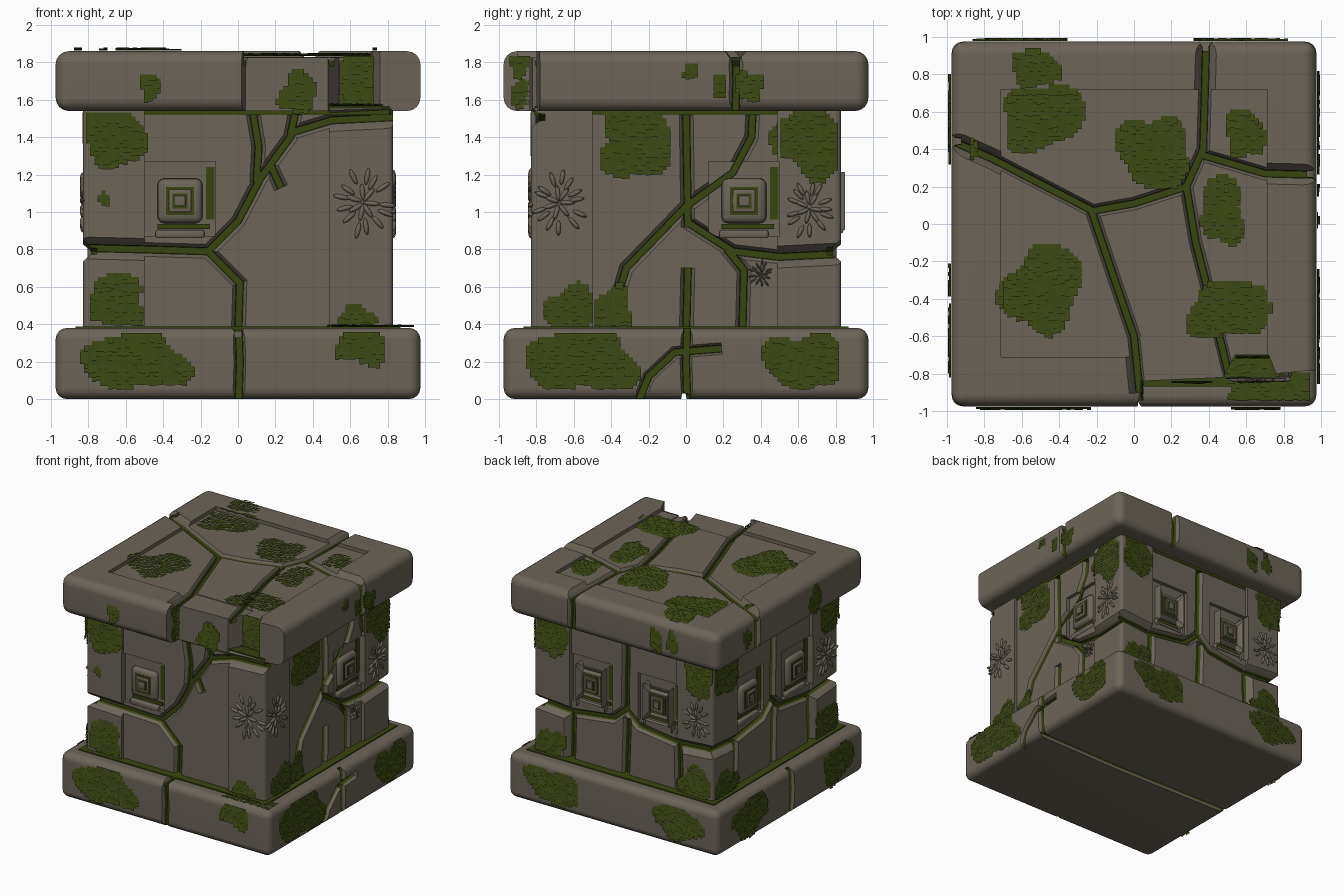
import bpy, bmesh, math, random
from mathutils import Vector, Matrix

random.seed(4)
if "Cube" in bpy.data.objects:
    bpy.data.objects.remove(bpy.data.objects["Cube"], do_unlink=True)


def material(name, rgb):
    mat = bpy.data.materials.new(name)
    mat.use_nodes = True
    mat.diffuse_color = (*rgb, 1)
    mat.node_tree.nodes["Principled BSDF"].inputs["Base Color"].default_value = (*rgb, 1)
    return mat


STONE, MOSS = 0, 1
MATERIALS = [material("grey brown stone", (0.15, 0.128, 0.1)),
             material("dark green moss", (0.04, 0.058, 0.006))]

# Each side has its own axes: across, up and outward
X, Y, Z = Vector((1, 0, 0)), Vector((0, 1, 0)), Vector((0, 0, 1))
SIDES = {"front": (X, Z, -Y), "right": (Y, Z, X), "back": (-X, Z, Y),
         "left": (-Y, Z, -X), "top": (X, Y, Z), "bottom": (X, -Y, -Z)}
WALLS = ("front", "right", "back", "left")


def on_side(side, u, v, n):
    across, up, out = SIDES[side]
    return across * u + up * v + out * n


def finish(name, bm):
    bmesh.ops.recalc_face_normals(bm, faces=bm.faces)
    mesh = bpy.data.meshes.new(name)
    bm.to_mesh(mesh)
    bm.free()
    for mat in MATERIALS:
        mesh.materials.append(mat)
    obj = bpy.data.objects.new(name, mesh)
    bpy.context.collection.objects.link(obj)
    return obj


def box(name, side, low, high, bevel=0.0, mat=STONE, segments=3):
    """Box given by opposite corners in the axes of a side."""
    bm = bmesh.new()
    bmesh.ops.create_cube(bm, size=1)
    for v in bm.verts:
        v.co = on_side(side, *[l + (h - l) * (c + 0.5) for l, h, c in zip(low, high, v.co)])
    if bevel:
        bmesh.ops.bevel(bm, geom=bm.edges[:], offset=bevel, segments=segments,
                        profile=0.5, affect="EDGES")
    for f in bm.faces:
        f.material_index = mat
    return finish(name, bm)


def crack(side, path, plane, flare=0.06, depth=0.05):
    """Groove cutter: sloping stone flanks above a narrow mossy bed."""
    pts = [Vector(p) for p in path]
    section = [(-flare, 0.05), (-0.02, -0.02), (-0.017, -depth),
               (0.017, -depth), (0.02, -0.02), (flare, 0.05)]
    bm, rings = bmesh.new(), []
    for i, p in enumerate(pts):
        a = (p - pts[i - 1]).normalized() if i else (pts[1] - p).normalized()
        b = (pts[i + 1] - p).normalized() if i + 1 < len(pts) else a
        t = (a + b).normalized()
        miter = Vector((-t.y, t.x)) / max(0.6, t.dot(a))
        rings.append([bm.verts.new(on_side(side, *(p + miter * s), plane + n)) for s, n in section])
    for r, q in zip(rings, rings[1:]):
        for k in range(len(section)):
            f = bm.faces.new((r[k], r[k - 1], q[k - 1], q[k]))
            f.material_index = MOSS if k in (2, 3, 4) else STONE
    bm.faces.new(rings[0])
    bm.faces.new(rings[-1])
    return finish("crack_cutter", bm)


def carve(obj, cutters):
    """Subtract every cutter and keep the plain resulting mesh."""
    for c in cutters:
        c.hide_render = True
        mod = obj.modifiers.new("cut", "BOOLEAN")
        mod.operation, mod.solver, mod.object = "DIFFERENCE", "EXACT", c
    graph = bpy.context.evaluated_depsgraph_get()
    mesh = bpy.data.meshes.new_from_object(obj.evaluated_get(graph))
    obj.modifiers.clear()
    obj.data = mesh
    for c in cutters:
        bpy.data.objects.remove(c, do_unlink=True)


def moss(side, plane, bounds, patches):
    """Shaggy patches: overlapping rows of fringe inside ragged blobs."""
    step = 0.022
    u0, u1, v0, v1 = bounds
    bm = bmesh.new()
    for cu, cv, ru, rv in patches:
        phase = [random.uniform(0, math.tau) for _ in range(3)]

        def inside(u, v):
            x, y = (u - cu) / ru, (v - cv) / rv
            a = math.atan2(y, x)
            edge = 1 + sum(0.1 * math.sin((k + 2) * a + ph) for k, ph in enumerate(phase))
            return math.hypot(x, y) < edge and u0 < u < u1 and v0 < v < v1

        for j in range(-int(rv * 1.4 / step), int(rv * 1.4 / step) + 1):
            for i in range(-int(ru * 1.4 / step), int(ru * 1.4 / step) + 1):
                u, v = cu + i * step, cv + j * step
                if not inside(u, v):
                    continue
                base = plane(u, v)
                low = v - step * random.uniform(0.5, 0.9)
                lift = random.uniform(0.008, 0.02)
                corners = ((u, v + step, 0.004), (u, low, lift),
                           (u + step, low, lift), (u + step, v + step, 0.004))
                bm.faces.new([bm.verts.new(on_side(side, a, b, base + n)) for a, b, n in corners])
    for f in bm.faces:
        f.material_index = MOSS
    finish(side + "_moss", bm)


def rosette(side, u, v, radius, plane=0.83):
    """Low relief of petals spreading from a centre."""
    bm = bmesh.new()
    for ring, count in ((0.35, 7), (0.8, 13)):
        for i in range(count):
            a = math.tau * i / count + random.uniform(-0.15, 0.15)
            d = radius * ring * random.uniform(0.8, 1.1)
            across, up, out = SIDES[side]
            place = Matrix((across, up, out)).transposed().to_4x4()
            place.translation = on_side(side, u + d * math.cos(a), v + d * math.sin(a) * 1.2, plane)
            shape = Matrix.Rotation(a, 4, "Z") @ Matrix.Diagonal((radius * 0.3, radius * 0.09, 0.015, 1))
            bmesh.ops.create_icosphere(bm, subdivisions=2, radius=1, matrix=place @ shape)
    finish(side + "_rosette", bm)


def emblem(side, u):
    """Concentric square carving with moss in its gaps."""
    z = 1.06
    for half, low, high, bevel, mat in ((0.12, 0.76, 0.815, 0.035, STONE), (0.075, 0.8, 0.819, 0, MOSS),
                                        (0.06, 0.8, 0.83, 0.006, STONE), (0.04, 0.8, 0.832, 0, MOSS),
                                        (0.028, 0.8, 0.838, 0.005, STONE)):
        box(side + "_emblem_square", side, (u - half, z - half, low), (u + half, z + half, high), bevel, mat)
    box(side + "_emblem_moss_side", side, (u + 0.14, 0.96, 0.77), (u + 0.185, 1.24, 0.782), 0, MOSS)
    box(side + "_emblem_moss_sill", side, (u - 0.12, 0.91, 0.77), (u + 0.16, 0.935, 0.785), 0, MOSS)
    box(side + "_emblem_sill", side, (u - 0.13, 0.86, 0.76), (u + 0.13, 0.905, 0.81), 0.012)


# Base slab
S = 0.975
base = box("base_slab", "top", (-S, -S, 0), (S, S, 0.38), 0.06, segments=4)
carve(base, [crack("front", [(0, -0.1), (0.01, 0.2), (0, 0.5)], S),
             crack("right", [(0.01, -0.1), (0, 0.2), (0.01, 0.5)], S),
             crack("right", [(-0.29, -0.1), (-0.2, 0.12), (-0.06, 0.25), (0.19, 0.27)], S),
             crack("left", [(0, -0.1), (0.02, 0.2), (0, 0.5)], S),
             crack("top", [(0, -1.1), (0, -0.7)], 0.38),
             crack("bottom", [(-1.1, 0), (0.1, 0.02), (1.1, 0)], 0, 0.03, 0.03)])

# Body with raised corner pillars and sunken middle panels
P = 0.805
body = box("body", "top", (-0.83, -0.83, 0.36), (0.83, 0.83, 1.56), 0.03)
cuts = []
EMBLEMS = {"front": (-0.31,), "right": (0.31,), "back": (-0.31, 0.31), "left": (-0.31, 0.31)}
for side in WALLS:
    cuts.append(box("panel_cutter", side, (-0.5, 0.3, P), (0.49, 1.6, 1)))
    for u in EMBLEMS[side]:
        cuts.append(box("recess_cutter", side, (u - 0.19, 0.87, 0.775), (u + 0.19, 1.27, 1)))
CRACKS = {
    "front": ([(0, 0.3), (0.01, 0.62), (-0.16, 0.79), (-0.5, 0.8), (-0.9, 0.81)],
              [(-0.17, 0.78), (0, 0.95), (0.12, 1.18), (0.28, 1.4), (0.32, 1.6)],
              [(0.1, 1.16), (0.11, 1.35), (0.07, 1.6)], [(0.17, 1.26), (0.23, 1.13)],
              [(0.27, 1.42), (0.5, 1.49), (0.9, 1.51)]),
    "right": ([(0, 0.3), (0.01, 0.7)], [(0.01, 0.92), (0, 1.6)],
              [(-0.42, 0.36), (-0.32, 0.7), (0, 1.03), (0.25, 1.21), (0.35, 1.4), (0.36, 1.6)],
              [(0, 0.95), (0.25, 0.79), (0.5, 0.76), (0.9, 0.78)],
              [(0.22, 0.8), (0.31, 0.69), (0.3, 0.3)]),
}
for side in ("back", "left"):
    CRACKS[side] = ([(-0.9, 0.8), (-0.5, 0.77), (-0.12, 0.82), (0, 0.93), (0.12, 0.82), (0.5, 0.77), (0.9, 0.8)],
                    [(0, 0.92), (0.01, 1.6)], [(0, 0.3), (0.02, 0.86)],
                    [(-0.5, 0.3), (-0.49, 0.79)], [(0.5, 0.3), (0.49, 0.79)])
for side, paths in CRACKS.items():
    cuts += [crack(side, p, P, 0.08) for p in paths]
carve(body, cuts)
for side, places in EMBLEMS.items():
    for u in places:
        emblem(side, u)

# Mossy seams between the courses
box("lower_seam", "top", (-0.87, -0.87, 0.37), (0.87, 0.87, 0.389), 0, MOSS)
box("upper_seam", "top", (-0.81, -0.81, 1.52), (0.81, 0.81, 1.568), 0, MOSS)

# Top slab: sunken centre, broken front corner, deep cracks
cap = box("top_slab", "top", (-S, -S, 1.54), (S, S, 1.86), 0.07, segments=4)
bm = bmesh.new()
outline = [(0, -1.1), (0.04, -0.84), (0.48, -0.82), (0.54, -0.7), (0.72, -0.7), (0.76, -0.8), (1.1, -0.77), (1.1, -1.1)]
face = bm.faces.new([bm.verts.new((x, y, 1.4)) for x, y in outline])
lifted = bmesh.ops.extrude_face_region(bm, geom=[face])["geom"]
bmesh.ops.translate(bm, vec=Z, verts=[g for g in lifted if isinstance(g, bmesh.types.BMVert)])
cuts = [box("centre_cutter", "top", (-0.71, -0.71, 1.83), (0.71, 0.72, 2)),
        box("chip_cutter", "top", (0.03, -0.9, 1.825), (0.56, -0.6, 2)), finish("corner_cutter", bm)]
for path in ([(-1.1, 0.5), (-0.76, 0.35), (-0.22, 0.07), (0, 0.11), (0.28, 0.2), (0.37, 0.4), (0.39, 1.1)],
             [(0.36, 0.37), (0.7, 0.27), (1.1, 0.26)],
             [(-0.23, 0.08), (-0.12, -0.25), (0, -0.6), (0.03, -0.9)],
             [(0.28, 0.2), (0.33, -0.1), (0.42, -0.45), (0.53, -0.9)]):
    cuts.append(crack("top", path, 1.83, 0.07))
for side, u in (("right", 0.26), ("back", -0.39), ("left", -0.45)):
    cuts.append(crack(side, [(u, 1.4), (u + 0.01, 1.7), (u, 2)], S, 0.08))
carve(cap, cuts)

# Petal reliefs on the pillars
for spot in (("front", 0.67, 1.05, 0.15), ("right", -0.68, 1.05, 0.14), ("right", 0.66, 1.02, 0.13),
             ("back", 0.68, 1.03, 0.12), ("left", 0.67, 1.05, 0.14), ("right", 0.4, 0.67, 0.06, P)):
    rosette(*spot)

# Moss growth on every course
SLAB = (-0.93, 0.93, 0.04, 0.35)
CAP = (-0.93, 0.93, 1.57, 1.82)
WALL = (-0.83, 0.81, 0.39, 1.53)
flat = lambda u, v: S
wall = lambda u, v: 0.83 if abs(u) > 0.49 else P
roof = lambda u, v: 1.86 if max(abs(u), abs(v)) > 0.7 else 1.83
BASE_MOSS = {"front": [(-0.56, 0.2, 0.26, 0.16), (0.65, 0.27, 0.13, 0.09)],
             "right": [(-0.57, 0.2, 0.28, 0.17), (0.62, 0.2, 0.2, 0.15)]}
BASE_MOSS["back"] = BASE_MOSS["left"] = [(-0.56, 0.2, 0.24, 0.14), (0.6, 0.2, 0.2, 0.14)]
WALL_MOSS = {"front": [(-0.68, 1.4, 0.17, 0.16), (-0.66, 0.52, 0.16, 0.13), (0.62, 0.42, 0.1, 0.07), (-0.73, 1.07, 0.03, 0.03)],
             "right": [(-0.28, 1.37, 0.21, 0.18), (0.66, 1.37, 0.19, 0.18), (-0.63, 0.46, 0.13, 0.14), (-0.4, 0.47, 0.1, 0.12)]}
WALL_MOSS["back"] = WALL_MOSS["left"] = [(-0.68, 1.4, 0.17, 0.17), (0.7, 1.4, 0.15, 0.16), (0.66, 0.48, 0.16, 0.13), (-0.68, 0.46, 0.14, 0.12)]
CAP_MOSS = {"front": [(-0.48, 1.67, 0.05, 0.07)],
            "right": [(0.02, 1.75, 0.04, 0.04), (0.17, 1.67, 0.04, 0.06), (0.33, 1.67, 0.07, 0.08)],
            "back": [(0.4, 1.68, 0.06, 0.09), (0.55, 1.7, 0.05, 0.08)],
            "left": [(0.3, 1.68, 0.08, 0.1), (-0.6, 1.7, 0.05, 0.07)]}
for side in WALLS:
    moss(side, flat, SLAB, BASE_MOSS[side])
    moss(side, wall, WALL, WALL_MOSS[side])
    moss(side, flat, CAP, CAP_MOSS[side])
moss("top", roof, (-0.9, 0.9, -0.7, 0.92),
     [(-0.5, 0.57, 0.22, 0.17), (-0.54, 0.83, 0.12, 0.1), (0.1, 0.38, 0.18, 0.2), (0.58, 0.48, 0.1, 0.13),
      (0.46, 0.07, 0.12, 0.17), (-0.5, -0.35, 0.21, 0.22), (0.5, -0.46, 0.22, 0.15), (-0.9, 0.4, 0.06, 0.06)])
moss("top", lambda u, v: 0.38, (0.4, 0.93, -0.94, -0.8), [(0.72, -0.86, 0.28, 0.14)])
moss("top", lambda u, v: 1.56, (0.2, 0.82, -0.82, -0.68), [(0.6, -0.74, 0.3, 0.12)])
moss("front", lambda u, v: 0.7, (0.54, 0.72, 1.54, 1.83), [(0.63, 1.68, 0.16, 0.2)])
moss("front", lambda u, v: 0.835, (0.1, 0.46, 1.54, 1.75), [(0.31, 1.63, 0.1, 0.1)])
moss("right", lambda u, v: 0.03, (-0.95, -0.83, 1.56, 1.83), [(-0.9, 1.79, 0.06, 0.06), (-0.89, 1.63, 0.07, 0.07)])

# Smooth shading with sharp edges kept
bpy.ops.object.select_all(action="DESELECT")
for obj in bpy.context.scene.objects:
    if obj.type == "MESH" and "_moss" not in obj.name:
        obj.select_set(True)
        bpy.context.view_layer.objects.active = obj
bpy.ops.object.shade_smooth_by_angle(angle=math.radians(35))
for obj in (base, body, cap):
    obj.modifiers.new("even_shading", "WEIGHTED_NORMAL").keep_sharp = True
